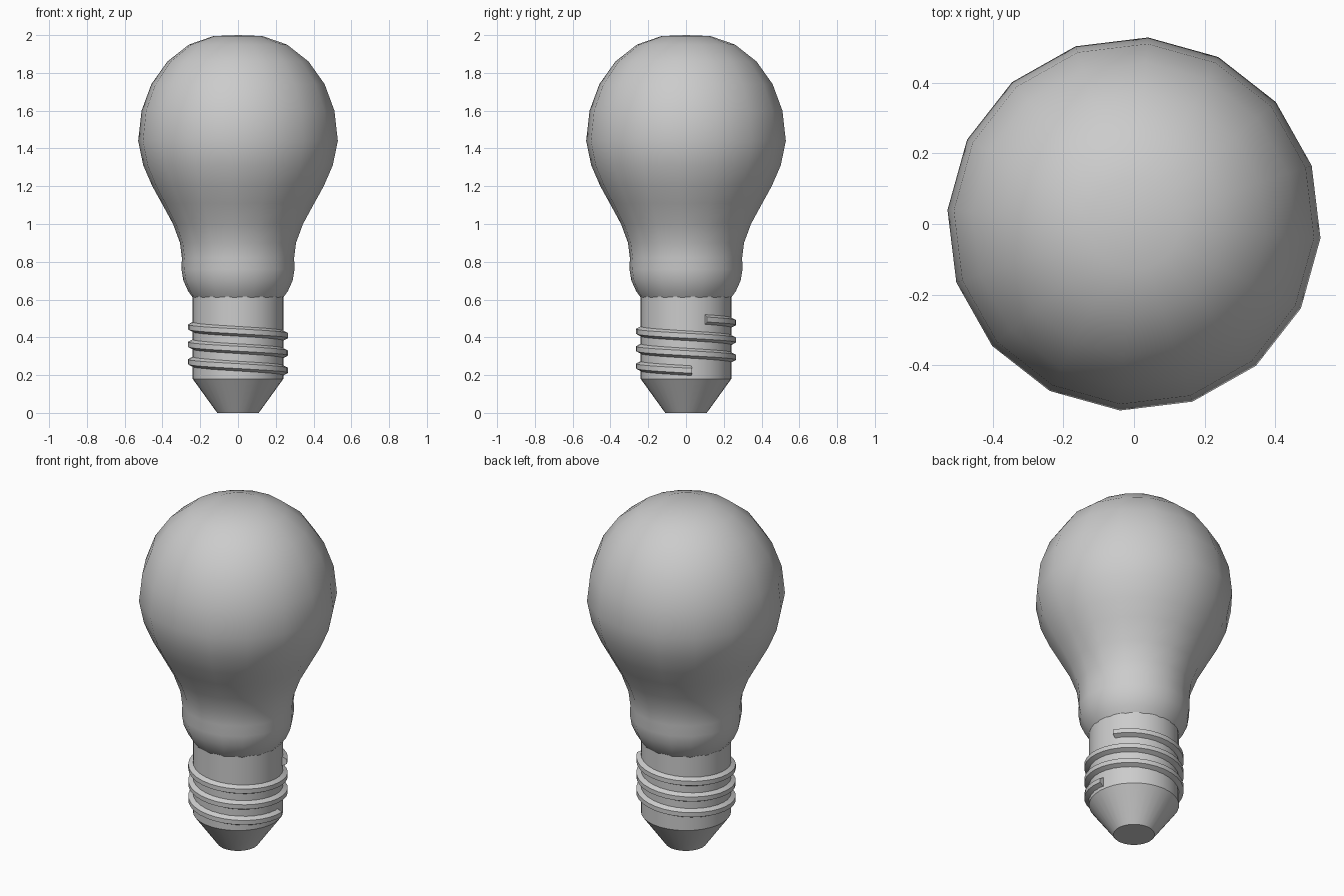
import bpy, bmesh
from math import cos, sin, radians, pi

if "Cube" in bpy.data.objects:
    bpy.data.objects.remove(bpy.data.objects["Cube"])


def finish(bm, name, angle):
    bmesh.ops.recalc_face_normals(bm, faces=bm.faces)
    mesh = bpy.data.meshes.new(name)
    bm.to_mesh(mesh)
    bm.free()
    obj = bpy.data.objects.new(name, mesh)
    bpy.context.collection.objects.link(obj)
    bpy.ops.object.select_all(action='DESELECT')
    obj.select_set(True)
    bpy.context.view_layer.objects.active = obj
    bpy.ops.object.shade_smooth_by_angle(angle=radians(angle))
    return obj


def lathe(name, profile, sides, offset=0.0, angle=30):
    """Revolve (radius, z) points; radius 0 becomes a pole."""
    bm = bmesh.new()
    rings = []
    for r, z in profile:
        n = 1 if r == 0 else sides
        rings.append([bm.verts.new((r * cos(offset + 2 * pi * i / sides),
                                    r * sin(offset + 2 * pi * i / sides), z))
                      for i in range(n)])
    for a, b in zip(rings, rings[1:]):
        for i in range(sides):
            j = (i + 1) % sides
            quad = [a[i % len(a)], a[j % len(a)], b[j % len(b)], b[i % len(b)]]
            bm.faces.new(list(dict.fromkeys(quad)))
    return finish(bm, name, angle)


# Glass bulb, 16 sided and smooth
lathe("glass_bulb", [
    (0.24, 0.61), (0.265, 0.645), (0.29, 0.70), (0.30, 0.76), (0.298, 0.82),
    (0.308, 0.90), (0.345, 1.0), (0.405, 1.11), (0.455, 1.2), (0.503, 1.31),
    (0.53, 1.44), (0.512, 1.60), (0.46, 1.74), (0.375, 1.86), (0.26, 1.95),
    (0.13, 1.995), (0, 2.0)], 16, radians(-4.3), 60)

# Metal base with tapered contact
lathe("screw_base", [(0, 0), (0.11, 0), (0.24, 0.18), (0.24, 0.615), (0, 0.615)], 32)

# Screw thread: trapezoid section swept along a helix
section = [(0.232, -0.03), (0.265, -0.013), (0.265, 0.013), (0.232, 0.03)]
turns, pitch, steps = 2.95, 0.092, 95
bm = bmesh.new()
loops = []
for s in range(steps + 1):
    t = turns * s / steps
    a = radians(7) - 2 * pi * t
    loops.append([bm.verts.new((r * cos(a), r * sin(a), 0.223 + pitch * t + dz))
                  for r, dz in section])
for p, q in zip(loops, loops[1:]):
    for i in range(4):
        j = (i + 1) % 4
        bm.faces.new((p[i], p[j], q[j], q[i]))
bm.faces.new(loops[0])
bm.faces.new(loops[-1])
finish(bm, "screw_thread", 30)
